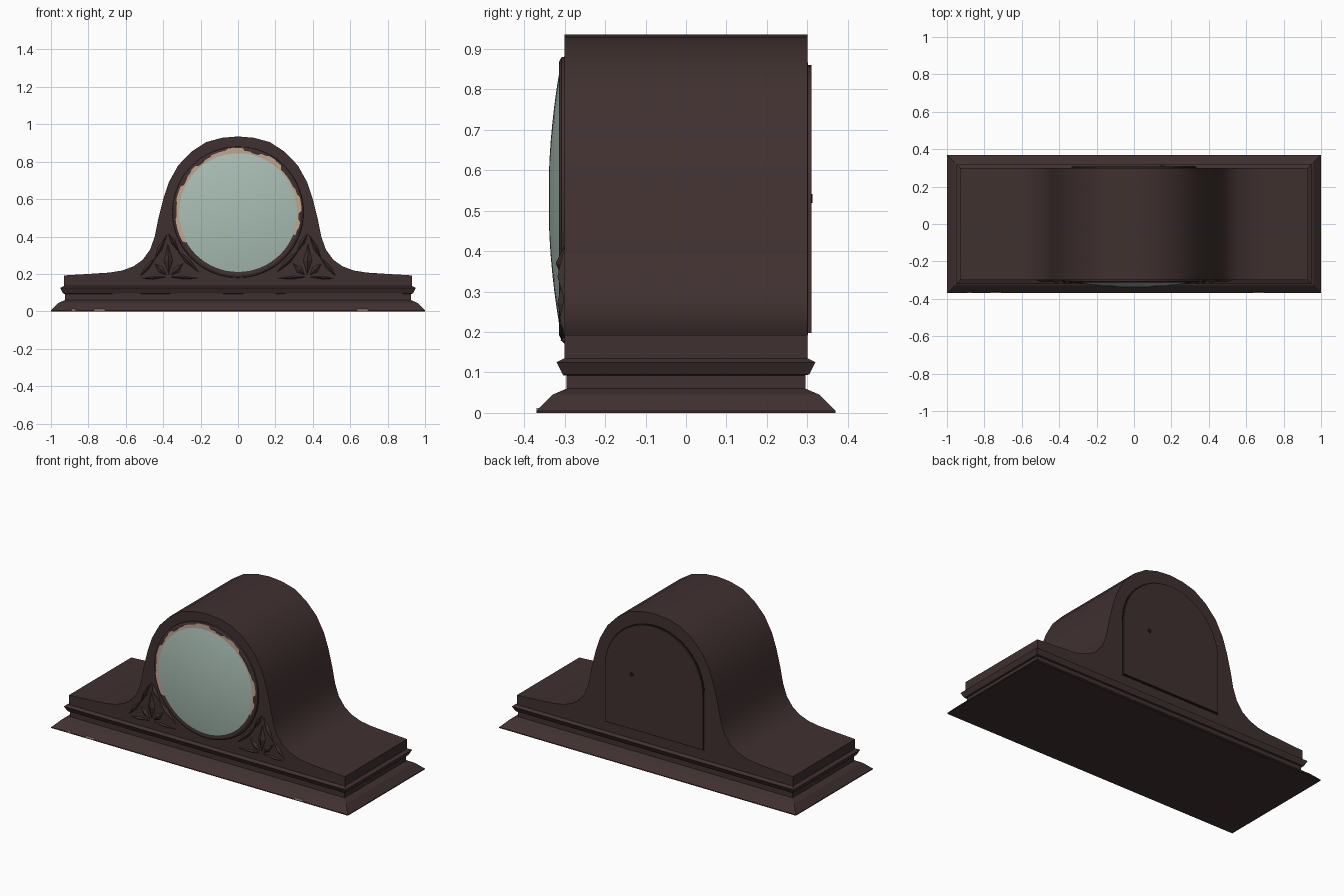
import bpy, bmesh, math, random
from mathutils import Vector

random.seed(4)
cube = bpy.data.objects.get("Cube")
if cube:
    bpy.data.objects.remove(cube, do_unlink=True)


def material(name, rgb):
    m = bpy.data.materials.new(name)
    m.use_nodes = True
    m.diffuse_color = (*rgb, 1)
    m.node_tree.nodes["Principled BSDF"].inputs["Base Color"].default_value = (*rgb, 1)
    return m


WOOD = material("dark wood", (0.050, 0.030, 0.029))
GLASS = material("pale green glass", (0.40, 0.52, 0.46))
BRASS = material("pale brass", (0.53, 0.38, 0.28))
BLACK = material("dark gap", (0.010, 0.007, 0.007))


def finish(name, bm, mat, angle=32):
    bmesh.ops.recalc_face_normals(bm, faces=bm.faces)
    me = bpy.data.meshes.new(name)
    bm.to_mesh(me)
    bm.free()
    me.materials.append(mat)
    me.shade_smooth()
    me.set_sharp_from_angle(angle=math.radians(angle))
    ob = bpy.data.objects.new(name, me)
    bpy.context.collection.objects.link(ob)
    return ob


def loft(bm, rings, closed_ends=True):
    """Bridge equal-length rings of points, capping both ends."""
    vs = [[bm.verts.new(p) for p in r] for r in rings]
    n = len(vs[0])
    for a, b in zip(vs, vs[1:]):
        for i in range(n):
            j = (i + 1) % n
            bm.faces.new((a[i], a[j], b[j], b[i]))
    if closed_ends:
        bm.faces.new(vs[0])
        bm.faces.new(vs[-1])


def extrude_outline(name, outline, y0, y1, mat):
    bm = bmesh.new()
    loft(bm, [[(x, y, z) for x, z in outline] for y in (y0, y1)])
    return finish(name, bm, mat)


def lathe(name, profile, mat, steps=64, centre=0.53):
    """Turn (radius, y) points about the dial axis."""
    bm = bmesh.new()
    loft(bm, [[(r * math.cos(t), y, centre + r * math.sin(t))
               for t in (2 * math.pi * i / steps for i in range(steps))]
              for r, y in profile])
    return finish(name, bm, mat)


# Moulded plinth: rectangular rings of (half depth, height)
plinth = [(0.37, 0), (0.37, 0.005), (0.33, 0.045), (0.295, 0.06), (0.295, 0.093),
          (0.305, 0.095), (0.32, 0.125), (0.30, 0.135), (0.30, 0.16)]
bm = bmesh.new()
loft(bm, [[(sx * (d + 0.63), sy * d, z)
           for sx, sy in ((-1, -1), (1, -1), (1, 1), (-1, 1))] for d, z in plinth])
finish("plinth", bm, WOOD, 10)

# Humped case
half = [(0.93, 0.13), (0.93, 0.192), (0.80, 0.2), (0.69, 0.207), (0.62, 0.218),
        (0.56, 0.24), (0.51, 0.275), (0.47, 0.33), (0.445, 0.40), (0.425, 0.50),
        (0.40, 0.60), (0.37, 0.69), (0.32, 0.78), (0.25, 0.853), (0.17, 0.905),
        (0.085, 0.928)]
outline = half + [(0, 0.935)] + [(-x, z) for x, z in reversed(half)]
extrude_outline("case", outline, -0.30, 0.30, WOOD)


# Arched back door with a dark gap around it
def arch(r, bottom):
    arc = [(r * math.cos(math.pi * i / 28), 0.53 + r * math.sin(math.pi * i / 28))
           for i in range(29)]
    return [(r, bottom)] + arc + [(-r, bottom)]


extrude_outline("door_gap", arch(0.336, 0.192), 0.29, 0.302, BLACK)
extrude_outline("back_door", arch(0.33, 0.198), 0.29, 0.31, WOOD)
lathe("door_keyhole", [(0.012, 0.305), (0.012, 0.313)], BLACK, 10).location.x = 0.15

# Dial bezel and domed glass
lathe("bezel", [(0.352, -0.295), (0.349, -0.308), (0.338, -0.314), (0.318, -0.312),
                (0.315, -0.295)], WOOD)
dome = [(0.32 * math.cos(a), -0.312 - 0.028 * math.sin(a) ** 2)
        for a in (math.pi / 2 * i / 10 for i in range(10))]
lathe("dial_glass", [(0.32, -0.295)] + dome, GLASS)

# Worn brass rim around the upper dial
bm = bmesh.new()
steps = 90
prev = None
outer = 0.33
for i in range(steps + 1):
    t = math.radians(-22 + 232 * i / steps)
    if i % 3 == 0:
        outer = random.choice((0.324, 0.330, 0.336, 0.340, 0.344))
    cur = [bm.verts.new((r * math.cos(t), -0.3165, 0.53 + r * math.sin(t)))
           for r in (0.315, outer)]
    if prev:
        bm.faces.new((prev[0], prev[1], cur[1], cur[0]))
    prev = cur
bmesh.ops.solidify(bm, geom=bm.faces[:], thickness=0.003)
finish("brass_rim", bm, BRASS)


# Carved leaf spandrels beside the dial
def leaf(bm, p, q, width, height):
    p, q = Vector(p), Vector(q)
    side = Vector((p.y - q.y, q.x - p.x)).normalized() * width
    mid = p.lerp(q, 0.45)
    rim = [bm.verts.new((v.x, -0.298, v.y)) for v in (p, mid + side, q, mid - side)]
    top = bm.verts.new((mid.x, -0.30 - height, mid.y))
    for i in range(4):
        bm.faces.new((rim[i], rim[(i + 1) % 4], top))
    bm.faces.new(rim)


leaves = [((0.53, 0.18), (0.43, 0.30), 0.014, 0.012),
          ((0.45, 0.27), (0.375, 0.42), 0.014, 0.018),
          ((0.375, 0.42), (0.31, 0.31), 0.014, 0.022),
          ((0.33, 0.33), (0.20, 0.20), 0.016, 0.016),
          ((0.53, 0.175), (0.36, 0.185), 0.010, 0.010),
          ((0.38, 0.185), (0.19, 0.175), 0.010, 0.010),
          ((0.37, 0.19), (0.375, 0.37), 0.026, 0.018),
          ((0.38, 0.19), (0.45, 0.26), 0.020, 0.014),
          ((0.36, 0.19), (0.29, 0.26), 0.020, 0.014)]
for side, label in ((1, "left"), (-1, "right")):
    bm = bmesh.new()
    for p, q, w, h in leaves:
        leaf(bm, (p[0] * side, p[1]), (q[0] * side, q[1]), w, h)
    finish(label + "_carved_spandrel", bm, WOOD, 10)


# Brass traces on the plinth
def plate(name, x0, x1, y0, y1, z0, z1, mat):
    extrude_outline(name, [(x0, z0), (x1, z0), (x1, z1), (x0, z1)], y0, y1, mat)


for i, (a, b) in enumerate(((-0.67, -0.52), (-0.36, -0.08), (0.03, 0.20), (0.25, 0.88))):
    plate(f"brass_inlay_{i + 1}", a, b, -0.304, -0.296, 0.093, 0.098, BRASS)
for i, (a, b) in enumerate(((-0.77, -0.71), (0.635, 0.695), (-0.89, -0.87))):
    plate(f"brass_foot_chip_{i + 1}", a, b, -0.37, -0.345, 0.004, 0.012, BRASS)
